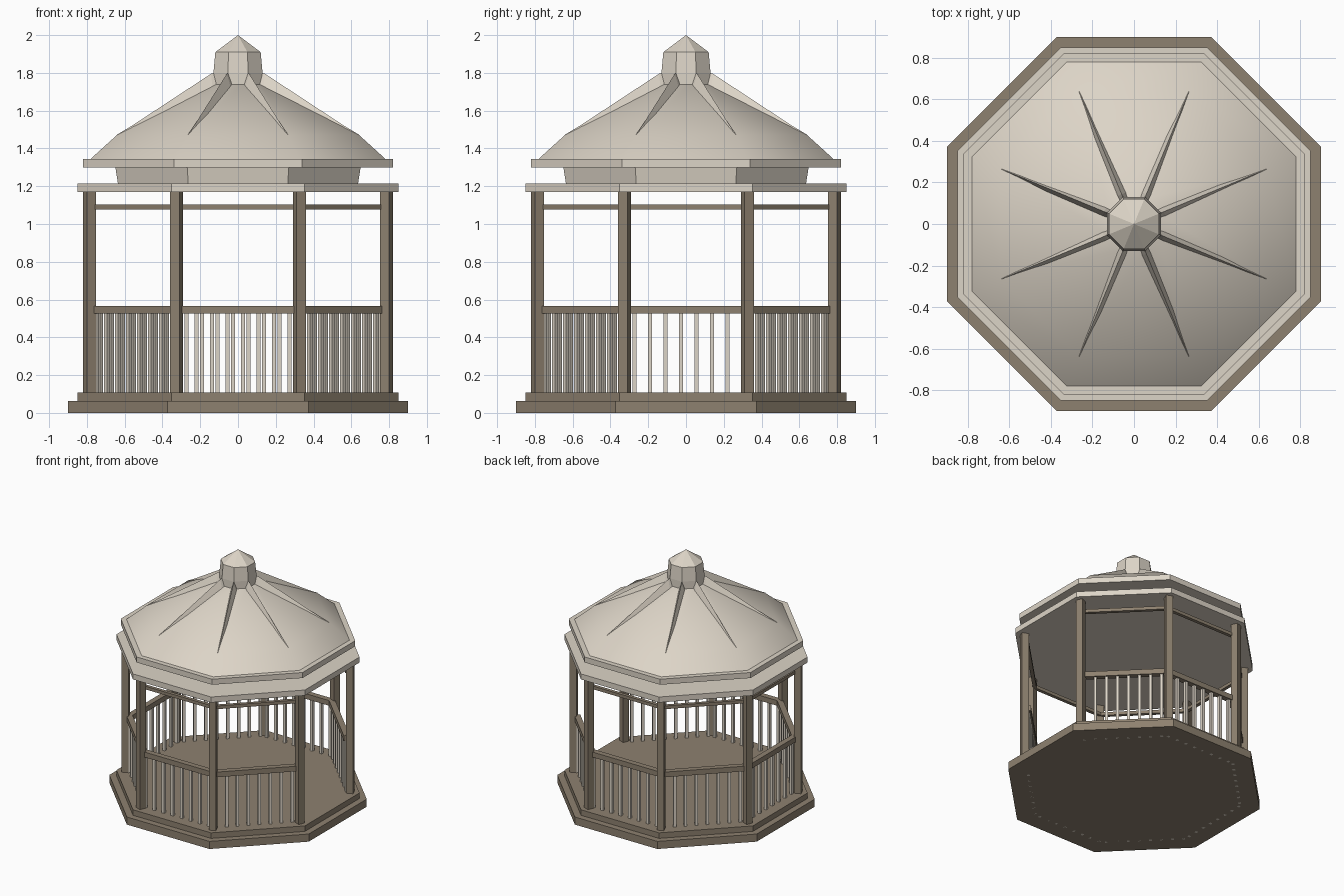
import bpy, bmesh, math
from mathutils import Matrix, Vector

if "Cube" in bpy.data.objects:
    bpy.data.objects.remove(bpy.data.objects["Cube"])

STEP = math.pi / 4
HALF = math.pi / 8


def material(name, rgb):
    m = bpy.data.materials.new(name)
    m.diffuse_color = (*rgb, 1)
    m.use_nodes = True
    m.node_tree.nodes["Principled BSDF"].inputs["Base Color"].default_value = m.diffuse_color
    return m


WOOD = material("wood", (0.27, 0.22, 0.16))
CREAM = material("cream_paint", (0.72, 0.66, 0.57))


def finish(name, bm, mat):
    bmesh.ops.recalc_face_normals(bm, faces=bm.faces)
    me = bpy.data.meshes.new(name)
    bm.to_mesh(me)
    bm.free()
    me.materials.append(mat)
    ob = bpy.data.objects.new(name, me)
    bpy.context.collection.objects.link(ob)
    return ob


def octagon(name, profile, mat):
    """Closed eight-sided solid from (apothem, z) rings; apothem 0 makes a tip."""
    bm = bmesh.new()
    rings = []
    for a, z in profile:
        if a == 0:
            rings.append([bm.verts.new((0, 0, z))] * 8)
            continue
        r = a / math.cos(HALF)
        rings.append([bm.verts.new((r * math.cos(HALF + i * STEP),
                                    r * math.sin(HALF + i * STEP), z)) for i in range(8)])
    bm.faces.new(rings[0][::-1])
    for lo, hi in zip(rings, rings[1:]):
        for i in range(8):
            j = (i + 1) % 8
            top = [hi[i]] if hi[i] is hi[j] else [hi[j], hi[i]]
            bm.faces.new([lo[i], lo[j]] + top)
    if profile[-1][0]:
        bm.faces.new(rings[-1])
    return finish(name, bm, mat)


def add_box(bm, angle, radial, along, z0, z1, size_r, size_t):
    """Box placed by distance from the axis and offset along the side."""
    m = (Matrix.Rotation(angle, 4, 'Z')
         @ Matrix.Translation((radial, along, (z0 + z1) / 2))
         @ Matrix.Diagonal((size_r, size_t, z1 - z0, 1)))
    bmesh.ops.create_cube(bm, size=1, matrix=m)


# Stepped floor
octagon("base_slab", [(0.90, 0), (0.90, 0.062)], WOOD)
octagon("floor_step", [(0.85, 0.062), (0.85, 0.107)], WOOD)

# Corner posts
for i in range(8):
    bm = bmesh.new()
    add_box(bm, HALF + i * STEP, 0.85, 0, 0.10, 1.18, 0.053, 0.053)
    finish(f"post_{i + 1}", bm, WOOD)

# Railings on seven sides; the +x side is the entrance
for i in range(1, 8):
    a = i * STEP
    bm = bmesh.new()
    add_box(bm, a, 0.76, 0, 0.525, 0.567, 0.045, 0.64)
    finish(f"hand_rail_{i}", bm, WOOD)
    bm = bmesh.new()
    add_box(bm, a, 0.763, 0, 1.077, 1.103, 0.027, 0.64)
    finish(f"upper_rail_{i}", bm, WOOD)
    bm = bmesh.new()
    for k in range(8):
        add_box(bm, a, 0.76, 0.272 - 0.082 * k, 0.0, 0.53, 0.022, 0.022)
    finish(f"balusters_{i}", bm, CREAM)

# Roof: ring beam, recessed frieze, eave slab
octagon("ring_beam", [(0.85, 1.17), (0.85, 1.215)], CREAM)
octagon("frieze", [(0.635, 1.21), (0.65, 1.305)], CREAM)
octagon("eave", [(0.82, 1.30), (0.82, 1.345)], CREAM)

# Two-pitch roof with soft hips
roof = octagon("roof", [(0.78, 1.345), (0.64, 1.472), (0.12, 1.745)], CREAM)
bpy.context.view_layer.objects.active = roof
roof.select_set(True)
bpy.ops.object.shade_smooth_by_angle(angle=math.radians(35))
roof.select_set(False)

# Top lantern and pointed cap
octagon("lantern", [(0.13, 1.70), (0.13, 1.80), (0.12, 1.91), (0, 2.0)], CREAM)

# Tapering peaked ribs over the hips
for i in range(8):
    rot = Matrix.Rotation(HALF + i * STEP, 4, 'Z')
    bm = bmesh.new()
    sections = [(0.11, 0.03, 1.71, 1.81), (0.155, 0.03, 1.70, 1.795), (0.60, 0.025, 1.48, 1.525)]
    rows = []
    for r, w, zb, zt in sections:
        rows.append([bm.verts.new(rot @ Vector(p)) for p in ((r, -w, zb), (r, 0, zt), (r, w, zb))])
    tip = bm.verts.new(rot @ Vector((0.695, 0, 1.472)))
    bm.faces.new(rows[0])
    for p, q in zip(rows, rows[1:]):
        for j in range(3):
            k = (j + 1) % 3
            bm.faces.new((p[j], p[k], q[k], q[j]))
    for j in range(3):
        bm.faces.new((rows[-1][j], rows[-1][(j + 1) % 3], tip))
    finish(f"roof_rib_{i + 1}", bm, CREAM)
